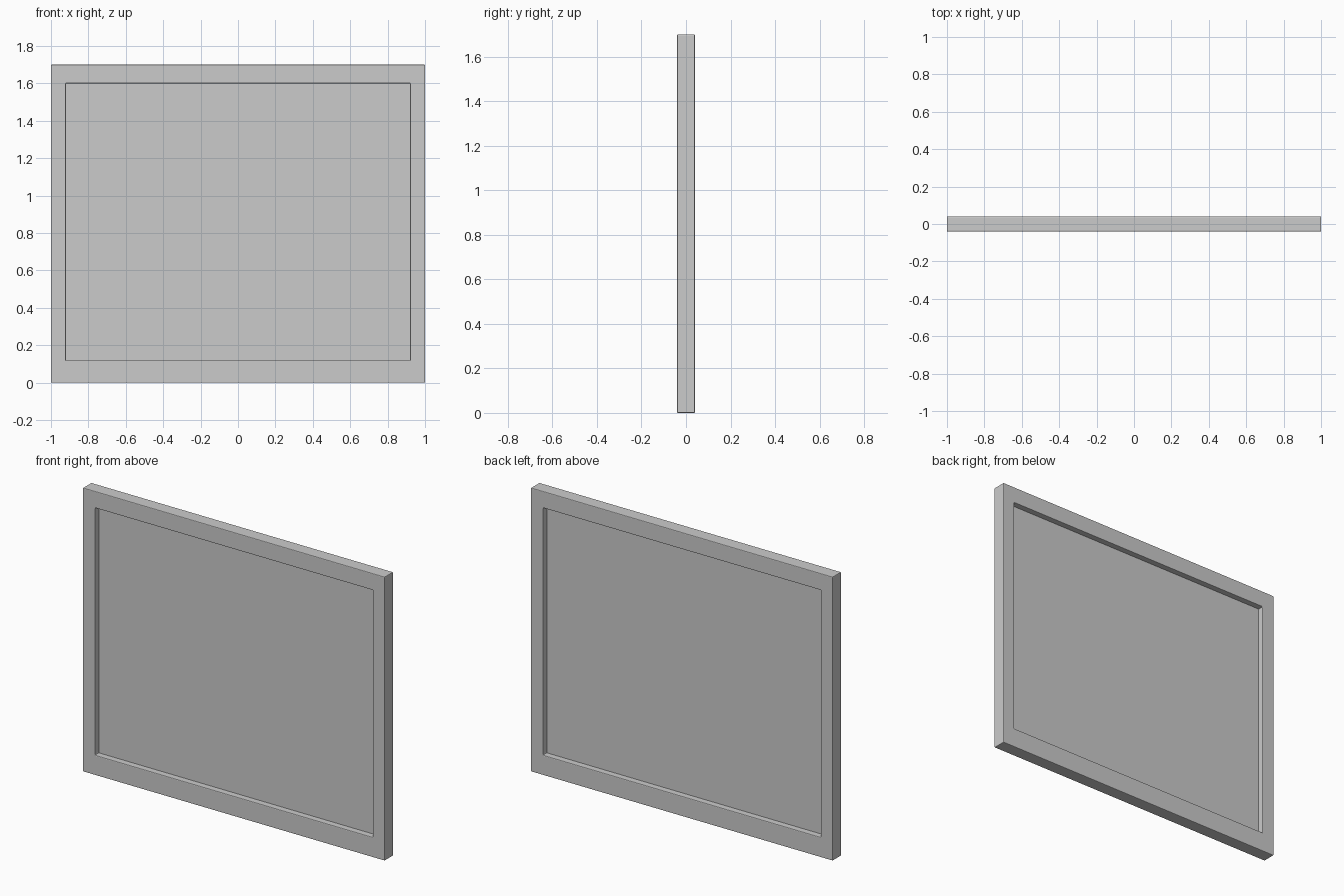
import bpy
import bmesh

if "Cube" in bpy.data.objects:
    bpy.data.objects.remove(bpy.data.objects["Cube"])

W, H, D = 1.0, 1.70, 0.04            # half width, height, half depth
IN_X, IN_LO, IN_HI = 0.92, 0.12, 1.60  # opening


def add_object(name, bm):
    bmesh.ops.recalc_face_normals(bm, faces=bm.faces)
    mesh = bpy.data.meshes.new(name)
    bm.to_mesh(mesh)
    bm.free()
    obj = bpy.data.objects.new(name, mesh)
    bpy.context.collection.objects.link(obj)
    return obj


def rect(x, lo, hi):
    return [(-x, lo), (x, lo), (x, hi), (-x, hi)]


# Frame: one closed ring with a rectangular section
bm = bmesh.new()
outer, inner = rect(W, 0, H), rect(IN_X, IN_LO, IN_HI)
rings = [[bm.verts.new((x, y, z)) for x, z in pts]
         for pts, y in ((outer, -D), (outer, D), (inner, D), (inner, -D))]
for i in range(4):
    a, b = rings[i], rings[(i + 1) % 4]
    for j in range(4):
        k = (j + 1) % 4
        bm.faces.new((a[j], a[k], b[k], b[j]))
frame = add_object("frame", bm)
bevel = frame.modifiers.new("soft_edges", "BEVEL")
bevel.width = 0.004
bevel.segments = 2
bevel.limit_method = "ANGLE"

# Panel: thin sheet held in the middle of the frame
bm = bmesh.new()
bmesh.ops.create_cube(bm, size=1)
for v in bm.verts:
    v.co.x *= 2 * IN_X + 0.01
    v.co.y *= 0.008
    v.co.z = v.co.z * (IN_HI - IN_LO + 0.01) + (IN_HI + IN_LO) / 2
add_object("panel", bm)
